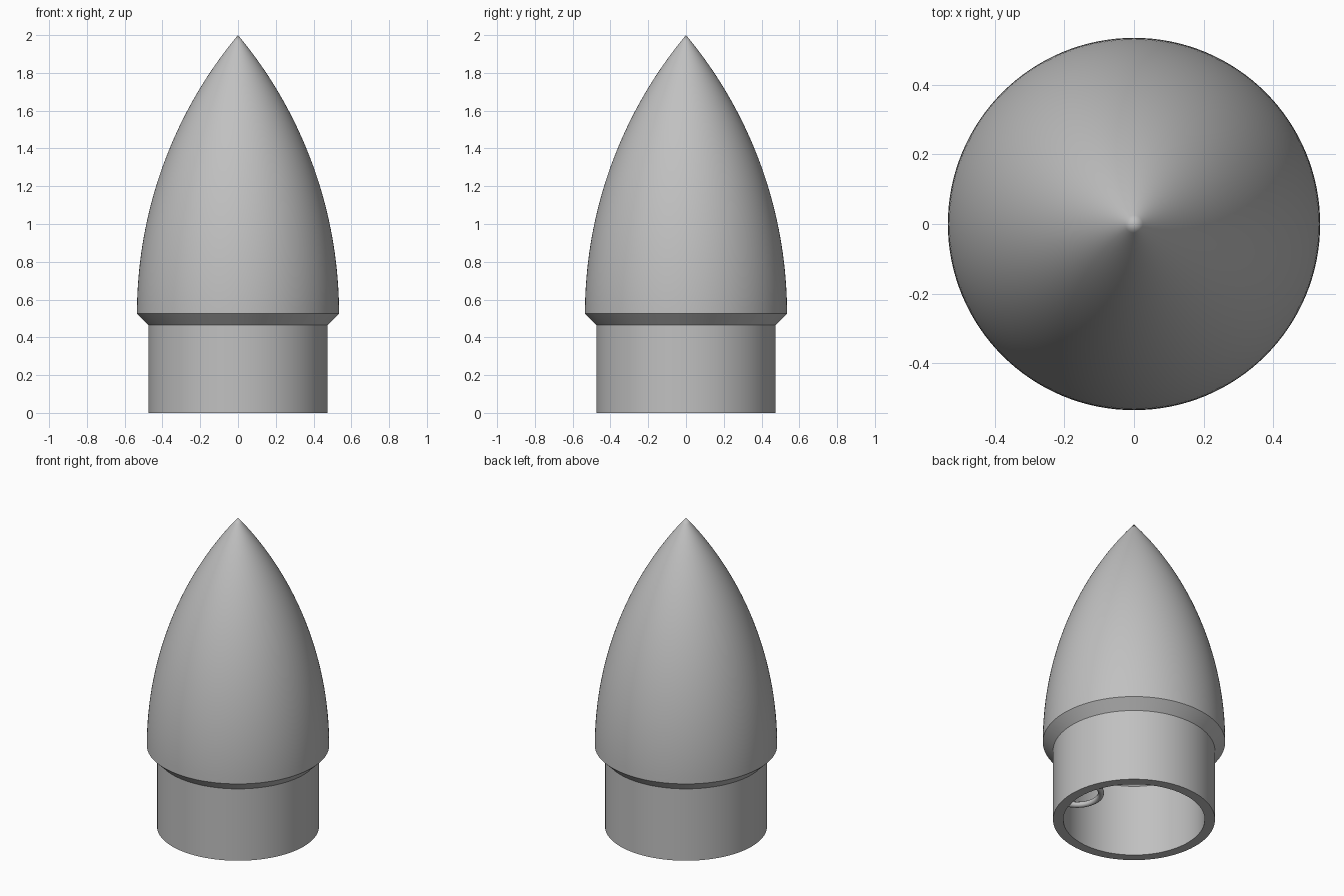
import bpy, bmesh, math

if "Cube" in bpy.data.objects:
    bpy.data.objects.remove(bpy.data.objects["Cube"], do_unlink=True)

grey = bpy.data.materials.new("plain_grey")
grey.use_nodes = True
colour = (0.53, 0.53, 0.53, 1)
grey.diffuse_color = colour
grey.node_tree.nodes["Principled BSDF"].inputs["Base Color"].default_value = colour

# Main dimensions
RIM, BASE, TOP = 0.535, 0.525, 2.0
SHOULDER, BORE, SHOULDER_TOP = 0.475, 0.415, 0.465
WALL = SHOULDER - BORE
LENGTH = TOP - BASE
ARC = (RIM ** 2 + LENGTH ** 2) / (2 * RIM)


def ogive(arc_radius, steps=40):
    """Profile points of a tangent ogive, from its base to its tip on the axis."""
    sink = ARC - RIM
    end = math.acos(sink / arc_radius)
    return [(arc_radius * math.cos(end * i / steps) - sink,
             BASE + arc_radius * math.sin(end * i / steps)) for i in range(steps + 1)]


def finish(obj):
    obj.data.materials.append(grey)
    bpy.ops.object.select_all(action='DESELECT')
    obj.select_set(True)
    bpy.context.view_layer.objects.active = obj


# Hollow nose cone: outer and inner skins turned as one profile
outer = [(SHOULDER, 0), (SHOULDER, SHOULDER_TOP)] + ogive(ARC)
inner = [(BORE, 0), (BORE, SHOULDER_TOP)] + ogive(ARC - WALL)
profile = inner[::-1] + outer
bm = bmesh.new()
verts = [bm.verts.new((max(r, 0), 0, z)) for r, z in profile]
edges = [bm.edges.new(pair) for pair in zip(verts, verts[1:])]
bmesh.ops.spin(bm, geom=verts + edges, cent=(0, 0, 0), axis=(0, 0, 1),
               angle=math.tau, steps=128, use_duplicate=False)
bmesh.ops.remove_doubles(bm, verts=bm.verts, dist=0.0001)
bmesh.ops.recalc_face_normals(bm, faces=bm.faces)
mesh = bpy.data.meshes.new("nose_cone")
bm.to_mesh(mesh)
bm.free()
cone = bpy.data.objects.new("nose_cone", mesh)
bpy.context.collection.objects.link(cone)
finish(cone)
bpy.ops.object.shade_smooth_by_angle(angle=math.radians(25))

# Cord loop: a half ring inside the mouth, its ends sunk in the wall
curve = bpy.data.curves.new("cord_loop", 'CURVE')
curve.dimensions = '3D'
curve.bevel_depth = 0.018
curve.bevel_resolution = 3
spline = curve.splines.new('POLY')
STEPS = 32
spline.points.add(STEPS)
for i, point in enumerate(spline.points):
    a = math.pi * (0.5 + i / STEPS)
    point.co = (0.435 + 0.14 * math.cos(a), 0.14 * math.sin(a), 0.02, 1)
loop = bpy.data.objects.new("cord_loop", curve)
bpy.context.collection.objects.link(loop)
finish(loop)
